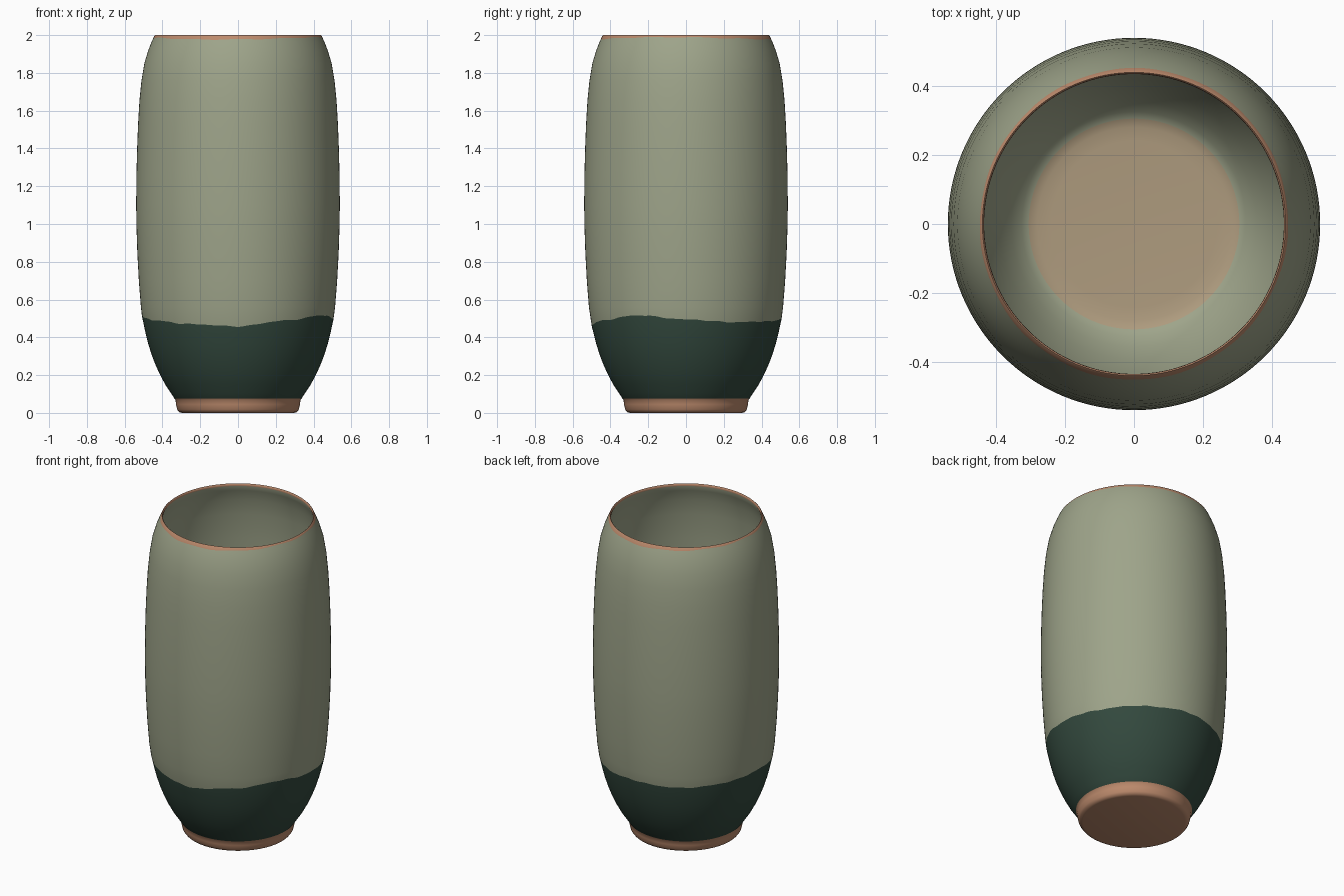
import bpy, bmesh, math

if "Cube" in bpy.data.objects:
    bpy.data.objects.remove(bpy.data.objects["Cube"], do_unlink=True)

SEGMENTS = 128


def material(name, srgb):
    """Flat material from 8-bit sRGB values, stored as linear."""
    lin = [((c / 255 + 0.055) / 1.055) ** 2.4 for c in srgb] + [1.0]
    m = bpy.data.materials.new(name)
    m.use_nodes = True
    m.diffuse_color = lin
    bsdf = m.node_tree.nodes["Principled BSDF"]
    bsdf.inputs["Base Color"].default_value = lin
    bsdf.inputs["Roughness"].default_value = 0.6
    return m


CLAY, DARK, SAGE, FLOOR = range(4)
materials = [
    material("bare clay", (188, 138, 108)),
    material("dark green glaze", (51, 73, 62)),
    material("sage glaze", (158, 164, 138)),
    material("sandy clay floor", (174, 155, 126)),
]

# Profiles as (radius, height)
foot = [(0.295, 0.0), (0.312, 0.004), (0.322, 0.018), (0.328, 0.045), (0.331, 0.07)]
body = [(0.336, 0.075), (0.355, 0.105), (0.385, 0.15), (0.412, 0.2), (0.437, 0.255),
        (0.458, 0.31), (0.475, 0.365), (0.489, 0.42), (0.514, 0.56), (0.525, 0.7),
        (0.533, 0.85), (0.538, 1.0), (0.539, 1.1), (0.538, 1.25), (0.534, 1.4),
        (0.529, 1.53), (0.522, 1.65), (0.511, 1.76), (0.496, 1.85), (0.475, 1.92),
        (0.458, 1.963)]
rim = [(0.443, 1.996), (0.439, 2.0), (0.435, 1.996), (0.434, 1.985)]
inside = [(0.45, 1.95), (0.472, 1.88), (0.49, 1.78), (0.503, 1.62), (0.511, 1.4),
          (0.515, 1.1), (0.508, 0.8), (0.493, 0.57), (0.466, 0.42), (0.43, 0.3),
          (0.39, 0.21), (0.355, 0.15), (0.325, 0.115), (0.305, 0.1)]
floor = [(0.28, 0.093), (0.24, 0.09)]

# Height of the glaze boundary at evenly spaced angles, starting at +x
glaze_heights = [0.495, 0.48, 0.485, 0.5, 0.495, 0.505, 0.515, 0.49, 0.47, 0.458, 0.49, 0.517]


def glaze_line(angle):
    """Uneven hand-dipped boundary with a small ripple."""
    n = len(glaze_heights)
    t = angle / math.tau * n
    i, f = int(t) % n, t % 1
    f = f * f * (3 - 2 * f)
    base = glaze_heights[i] * (1 - f) + glaze_heights[(i + 1) % n] * f
    return base + 0.003 * math.sin(23 * angle) * math.sin(5 * angle)


def wiped_line(angle):
    """Wavy edge where the glaze ends below the lip."""
    return 1.983 + 0.006 * math.sin(2 * angle + 2) + 0.002 * math.sin(11 * angle)


def radius_at(z):
    """Outer radius of the body at a given height."""
    points = body + rim[:1]
    for (r0, z0), (r1, z1) in zip(points, points[1:]):
        if z0 <= z <= z1:
            bulge = 0.003 if z0 == 0.42 else 0
            return r0 + (r1 - r0) * (z - z0) / (z1 - z0) + bulge


# Each ring is (radius, height) or a wavy line, with the colour of the band above it
rings = [(p, CLAY) for p in foot]
for p in body:
    if p[1] == 0.56:
        rings.append((glaze_line, SAGE))
    rings.append((p, DARK if p[1] < 0.5 else SAGE))
rings.append((wiped_line, CLAY))
rings += [(p, CLAY) for p in rim[:-1]] + [(rim[-1], SAGE)]
rings += [(p, SAGE) for p in inside[:-1]] + [(inside[-1], FLOOR)]
rings += [(p, FLOOR) for p in floor]

# Turn the rings into one thin-walled vessel
bm = bmesh.new()
loops = []
for shape, _ in rings:
    loop = []
    for s in range(SEGMENTS):
        a = math.tau * s / SEGMENTS
        if callable(shape):
            z = shape(a)
            r = radius_at(z)
        else:
            r, z = shape
        loop.append(bm.verts.new((r * math.cos(a), r * math.sin(a), z)))
    loops.append(loop)

for k in range(len(loops) - 1):
    low, high = loops[k], loops[k + 1]
    for s in range(SEGMENTS):
        t = (s + 1) % SEGMENTS
        face = bm.faces.new((low[s], low[t], high[t], high[s]))
        face.material_index = rings[k][1]

# Underside and inner floor discs
bm.faces.new(list(reversed(loops[0]))).material_index = CLAY
bm.faces.new(loops[-1]).material_index = FLOOR

mesh = bpy.data.meshes.new("vase")
bm.to_mesh(mesh)
bm.free()
for m in materials:
    mesh.materials.append(m)
vase = bpy.data.objects.new("vase", mesh)
bpy.context.collection.objects.link(vase)

bpy.ops.object.select_all(action="DESELECT")
vase.select_set(True)
bpy.context.view_layer.objects.active = vase
bpy.ops.object.shade_smooth_by_angle(angle=math.radians(50))
